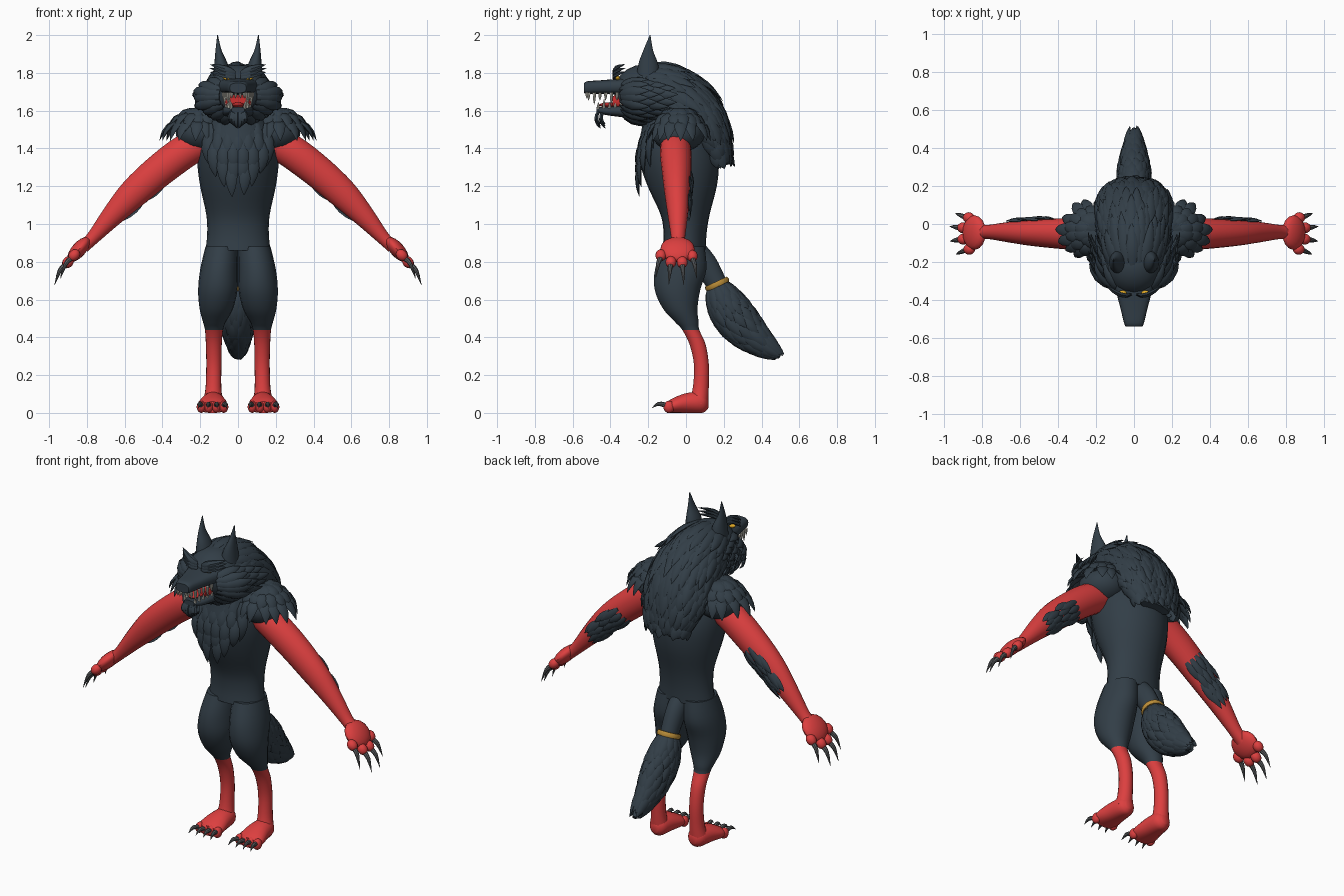
import bpy, bmesh, random
from math import sin, cos, pi, radians, copysign
from mathutils import Vector as V, Matrix

random.seed(4)
cube = bpy.data.objects.get("Cube")
if cube:
    bpy.data.objects.remove(cube)
X, Y, Z = V((1, 0, 0)), V((0, 1, 0)), V((0, 0, 1))


def material(name, *rgb):
    m = bpy.data.materials.new(name)
    m.use_nodes = True
    m.diffuse_color = (*rgb, 1)
    m.node_tree.nodes["Principled BSDF"].inputs["Base Color"].default_value = (*rgb, 1)
    return m


FUR = material("dark slate fur", .032, .048, .063)
SKIN = material("red skin", .72, .05, .05)
MOUTH = material("mouth red", .6, .03, .03)
CLAW = material("claw grey", .1, .105, .11)
TOOTH = material("tooth ivory", .7, .68, .6)
GOLD = material("gold", .5, .27, .04)
EYE = material("eye amber", .75, .4, .02)


def finish(name, bm, mats, mirror=False, rule=None):
    """Turn a bmesh into a named object, optionally mirrored across x."""
    bmesh.ops.recalc_face_normals(bm, faces=bm.faces)
    if rule:
        for f in bm.faces:
            f.material_index = rule(f.calc_center_median())
    me = bpy.data.meshes.new(name)
    bm.to_mesh(me)
    bm.free()
    for m in mats if isinstance(mats, list) else [mats]:
        me.materials.append(m)
    ob = bpy.data.objects.new(name, me)
    bpy.context.collection.objects.link(ob)
    if mirror:
        ob.modifiers.new("mirror", 'MIRROR')
    return ob


def frames(st, side=X, axis=None, sub=4):
    """Smooth the stations (x, y, z, radius, radius) and give each one a frame."""
    pts, n = [], len(st)
    for i in range(n - 1):
        q = [st[max(0, min(n - 1, i + d))] for d in (-1, 0, 1, 2)]
        for k in range(sub):
            s = k / sub
            pts.append([.5 * (2 * b + (c - a) * s + (2*a - 5*b + 4*c - d) * s**2
                              + (3*b - a - 3*c + d) * s**3) for a, b, c, d in zip(*q)])
    pts.append(st[-1])
    out = []
    for i, p in enumerate(pts):
        c0, c1 = pts[max(0, i - 1)], pts[min(len(pts) - 1, i + 1)]
        t = axis or (V(c1[:3]) - V(c0[:3])).normalized()
        u = (side - t * side.dot(t)).normalized()
        out.append((V(p[:3]), t, u, t.cross(u), max(p[3], .001), max(p[4], .001)))
    return out


def skin_rings(bm, rings):
    rings = [[bm.verts.new(p) for p in r] for r in rings]
    n = len(rings[0])
    for a, b in zip(rings, rings[1:]):
        for i in range(n):
            bm.faces.new((a[i], a[(i + 1) % n], b[(i + 1) % n], b[i]))
    bm.faces.new(rings[0])
    bm.faces.new(rings[-1])


def loft(bm, st, side=X, axis=None, seg=18, sub=4, power=1):
    def sq(x):
        return copysign(abs(x) ** power, x)
    skin_rings(bm, [[c + u * a * sq(cos(2*pi*i/seg)) + v * b * sq(sin(2*pi*i/seg))
                     for i in range(seg)] for c, t, u, v, a, b in frames(st, side, axis, sub)])


def tuft(bm, p0, p1, p2, w, th, normal):
    """A flat pointed lock of fur along a bent path."""
    rings = []
    for s, k in ((0, .5), (.25, .9), (.5, 1), (.75, .72), (.9, .36), (1, .02)):
        c = p0 * (1 - s)**2 + p1 * 2 * s * (1 - s) + p2 * s * s
        t = ((p1 - p0) * (1 - s) + (p2 - p1) * s).normalized()
        u = t.cross(normal).normalized()
        v = u.cross(t)
        rings.append([c + u * w * k * cos(i*pi/3) + v * th * k * sin(i*pi/3) for i in range(6)])
    skin_rings(bm, rings)


def fur(bm, st, side, rows, count, a0, a1, span, width, lift):
    """Overlapping locks that follow the surface of a loft."""
    fr = frames(st, side, None, 8)
    last = len(fr) - 1
    step = (fr[-1][0] - fr[-2][0]).length

    def surf(i, ang):
        c, t, u, v, a, b = fr[min(i, last)]
        n = (u * cos(ang) * b + v * sin(ang) * a).normalized()
        p = c + u * cos(ang) * a + v * sin(ang) * b
        return p + t * step * max(0, i - last), n

    for r, row in enumerate(rows):
        for k in range(count):
            ang = a0 + (a1 - a0) * (k + .25 + .5 * (r % 2)) / count
            i = int(row * last)
            j = i + int(span * last * random.uniform(.85, 1.2))
            (p0, n), (p1, n1), (p2, n2) = surf(i, ang), surf((i + j) // 2, ang), surf(j, ang)
            tuft(bm, p0, p1 + n1 * lift, p2 + n2 * lift * random.uniform(.5, 1.1),
                 width, width * .4, n1)


def ball(bm, c, r, frame=None):
    m = Matrix.Translation(c) @ (frame or Matrix()) @ Matrix.Diagonal((*r, 1))
    bmesh.ops.create_uvsphere(bm, u_segments=16, v_segments=10, radius=1, matrix=m)


def claw(bm, p, d, drop, r):
    ends = p, p + d * .55 + Z * drop, p + d
    loft(bm, [(*e, r * k, r * k) for e, k in zip(ends, (1, .75, .05))], Y if abs(d.y) < abs(d.x) else X, None, 8, 3)


# Torso
bm = bmesh.new()
loft(bm, [(0, -.01, .86, .172, .115), (0, -.005, .95, .163, .114), (0, -.005, 1.05, .168, .13),
          (0, -.02, 1.2, .2, .183), (0, -.035, 1.32, .215, .208), (0, -.05, 1.42, .21, .2),
          (0, -.06, 1.5, .18, .175), (0, -.09, 1.6, .12, .13)], X, Z, 24)
finish("torso", bm, FUR)

# Legs: dark thighs, red shins
bm = bmesh.new()
loft(bm, [(.086, -.012, .88, .086, .112), (.1, -.028, .76, .1, .138), (.107, -.045, .65, .104, .122),
          (.115, -.03, .55, .088, .092), (.125, .005, .48, .06, .063), (.127, .025, .44, .048, .046),
          (.128, .062, .36, .042, .043), (.128, .082, .25, .04, .04), (.13, .078, .13, .042, .043),
          (.133, .065, .05, .055, .052)], X, Z)
finish("legs", bm, [FUR, SKIN], True, lambda c: int(c.z < .44))

# Feet with toes
bm = bmesh.new()
loft(bm, [(.13, .118, .05, .02, .025), (.13, .09, .055, .052, .055), (.132, .01, .052, .068, .055),
          (.135, -.06, .04, .08, .043), (.135, -.1, .03, .07, .03)], X, Y)
claws = bmesh.new()
for i in range(4):
    x = .075 + i * .04
    ball(bm, (x, -.09, .032), (.024, .03, .032))
    claw(claws, V((x, -.105, .04)), V((.01 * (i - 1.5), -.075, -.015)), .016, .014)
for v in bm.verts:
    v.co.z = max(v.co.z, 0)
finish("feet", bm, SKIN, True)

# Arms
ARM = [(.17, -.055, 1.44, .075, .08), (.28, -.055, 1.385, .083, .09), (.42, -.05, 1.28, .078, .088),
       (.55, -.047, 1.165, .067, .08), (.66, -.043, 1.05, .054, .06), (.77, -.042, .925, .037, .036),
       (.82, -.042, .88, .04, .035)]
bm = bmesh.new()
loft(bm, ARM, Y)
finish("arms", bm, SKIN, True)

# Hands with knuckles and claws
down = V((.66, 0, -.75))
bm = bmesh.new()
flat = Matrix.Rotation(radians(48.6), 4, 'Y')
ball(bm, V((.842, -.045, .865)), (.083, .092, .038), flat)
for y, f in ((-.088, .03), (-.035, .078), (.025, .08), (.078, .035)):
    p = V((.848, -.045 + y, .857)) + down * f
    ball(bm, p, (.034, .029, .028), flat)
    claw(claws, p + down * .018, V((.058, y * .3, -.105)), .026, .015)
finish("hands", bm, SKIN, True)
finish("claws", claws, CLAW, True)

# Fur patches on the forearms
bm = bmesh.new()
fur(bm, ARM, Y, (.36, .43, .5, .56), 4, radians(-65), radians(25), .14, .02, .014)
finish("elbow_fur", bm, FUR, True)

# Skull, muzzle and jaw
bm = bmesh.new()
ball(bm, (0, -.22, 1.7), (.155, .16, .145))
finish("skull", bm, FUR)
bm = bmesh.new()
loft(bm, [(0, -.28, 1.73, .12, .05), (0, -.36, 1.727, .094, .042), (0, -.45, 1.725, .07, .036),
          (0, -.52, 1.722, .053, .034), (0, -.54, 1.72, .044, .026)], X, Y, 20, 4, .7)
finish("muzzle", bm, FUR)
bm = bmesh.new()
loft(bm, [(0, -.22, 1.6, .1, .06), (0, -.32, 1.598, .085, .036), (0, -.42, 1.598, .062, .022),
          (0, -.475, 1.605, .035, .015)], X, Y, 18, 4, .75)
finish("jaw", bm, FUR)
bm = bmesh.new()
loft(bm, [(0, -.28, 1.655, .085, .045), (0, -.36, 1.65, .066, .04), (0, -.39, 1.645, .052, .028)], X, Y, 16, 3, .7)
ball(bm, (0, -.4, 1.63), (.034, .06, .014))
finish("mouth_and_tongue", bm, MOUTH)

# Teeth along both jaws
bm = bmesh.new()
for i in range(6):
    y, fang = -.515 + i * .03, 1.5 if i in (1, 4) else 1
    claw(bm, V((.045 + i * .006, y, 1.695)), V((.002, -.001, -.042 * fang)), 0, .009)
    claw(bm, V((.034 + i * .007, y + .05, 1.61)), V((.002, .001, .035 * fang)), 0, .008)
for x in (.012, .032):
    claw(bm, V((x, -.525, 1.695)), V((.001, 0, -.03)), 0, .008)
finish("teeth", bm, TOOTH, True)

# Eyes and brows
bm = bmesh.new()
ball(bm, (.06, -.362, 1.772), (.022, .012, .011), Matrix.Rotation(radians(-18), 4, 'Y'))
finish("eyes", bm, EYE, True)
bm = bmesh.new()
ball(bm, (.06, -.372, 1.772), (.005, .005, .008))
for k in range(3):
    tuft(bm, V((.015, -.37, 1.775 + .014 * k)), V((.06, -.4, 1.79 + .018 * k)),
         V((.15, -.32, 1.805 + .02 * k)), .02, .01, V((0, -.8, .6)))
finish("brows_and_pupils", bm, FUR, True)

# Ears
bm = bmesh.new()
loft(bm, [(.082, -.2, 1.77, .05, .065), (.09, -.2, 1.85, .035, .052), (.103, -.2, 1.92, .016, .026),
          (.108, -.19, 2, .002, .002)], X, Z)
finish("ears", bm, FUR, True)

# Cheek ruff fanning round the face
bm = bmesh.new()
for layer in range(4):
    y = -.345 + layer * .05
    for k in range(9):
        th = radians(-88 + 17 * k + 8 * (layer % 2))
        out = V((cos(th), 0, sin(th)))
        c, rz = V((0, y, 1.675)), .15 if th < 0 else .125
        reach = random.uniform(.92, 1.04)
        tip = V((cos(th) * .235, .15, sin(th) * rz)) * reach
        tuft(bm, c + V((out.x * .1, 0, out.z * .085)), c + V((tip.x * .98, .04, tip.z)),
             c + tip, .027, .011, out)
# Chin beard
for k in range(6):
    a = V((.008 + .012 * (k % 3), -.46 + .025 * (k // 3), 1.6))
    tuft(bm, a, a + V((.01, -.035, -.05)), a + V((-.004, .01, -.095 + .012 * (k % 3))), .018, .012, -Y)
finish("cheek_ruff_and_beard", bm, FUR, True)

# Mane: solid core with layered locks
MANE = [(0, -.28, 1.755, .1, .08), (0, -.15, 1.71, .145, .135), (0, -.02, 1.63, .165, .15),
        (0, .08, 1.53, .175, .125), (0, .15, 1.42, .15, .075), (0, .18, 1.33, .1, .03)]
bm = bmesh.new()
loft(bm, MANE)
finish("mane_core", bm, FUR)
bm = bmesh.new()
fur(bm, MANE, X, [.06 + .085 * i for i in range(10)], 13, radians(-195), radians(15), .3, .032, .035)
finish("mane_locks", bm, FUR)

# Shoulder capes
bm = bmesh.new()
ball(bm, (.2, -.04, 1.48), (.13, .14, .1))
for start, reach, top, low in ((.01, .13, .115, .05), (.06, .175, .09, 0), (.1, .215, .05, -.05)):
    for k in range(12):
        th = radians(-125 + 22 * k + random.uniform(-5, 5))
        out = V((cos(th), sin(th) * .82, 0))
        c = V((.195, -.035, 1.49))
        r = reach * random.uniform(.93, 1.03)
        tuft(bm, c + out * start + Z * top, c + out * r * .85 + Z * (top + .01),
             c + out * r + Z * low, .034, .013, out + Z)
finish("shoulder_fur", bm, FUR, True)

# Chest bib narrowing to a point
bm = bmesh.new()
for z, half, n in ((1.33, .035, 2), (1.38, .08, 4), (1.43, .13, 6), (1.48, .16, 7), (1.53, .15, 7)):
    for k in range(n):
        x = half * (2 * k / (n - 1) - 1)
        y = -.05 - .19 * (1 - (x / .24)**2)**.5 + max(0, z - 1.45) * .4
        p = V((x, y, z))
        tuft(bm, p, p + V((x * .1, -.035, -.08)), p + V((-x * .1, -.008, -.17 * random.uniform(.9, 1.1))),
             .032, .013, V((x * 3, -1, 0)))
finish("chest_fur", bm, FUR)

# Tail with gold band and bushy end
bm = bmesh.new()
loft(bm, [(0, .03, .88, .055, .06), (0, .1, .79, .055, .065), (0, .165, .68, .05, .055)])
finish("tail_base", bm, FUR)
BUSH = [(0, .165, .68, .045, .05), (0, .205, .58, .072, .09), (0, .275, .48, .074, .1),
        (0, .38, .38, .052, .068), (0, .5, .3, .012, .015)]
bm = bmesh.new()
loft(bm, BUSH)
fur(bm, BUSH, X, (.02, .12, .24, .36, .48, .6, .7), 12, 0, 2 * pi, .31, .027, .014)
finish("tail_bush", bm, FUR)
bm = bmesh.new()
axis = V((0, .42, -.9)).normalized()
hub, w = V((0, .165, .682)), axis.cross(X)
rings = []
for h, r in ((-.014, .05), (-.014, .064), (0, .069), (.014, .064), (.014, .05)):
    rings.append([hub + axis * h + (X * cos(i*pi/12) + w * sin(i*pi/12)) * r for i in range(24)])
skin_rings(bm, rings)
finish("tail_band", bm, GOLD)

# Smooth shading that keeps creases
for ob in bpy.context.collection.objects:
    ob.select_set(ob.type == 'MESH')
    if ob.type == 'MESH':
        bpy.context.view_layer.objects.active = ob
bpy.ops.object.shade_smooth_by_angle(angle=radians(40))
